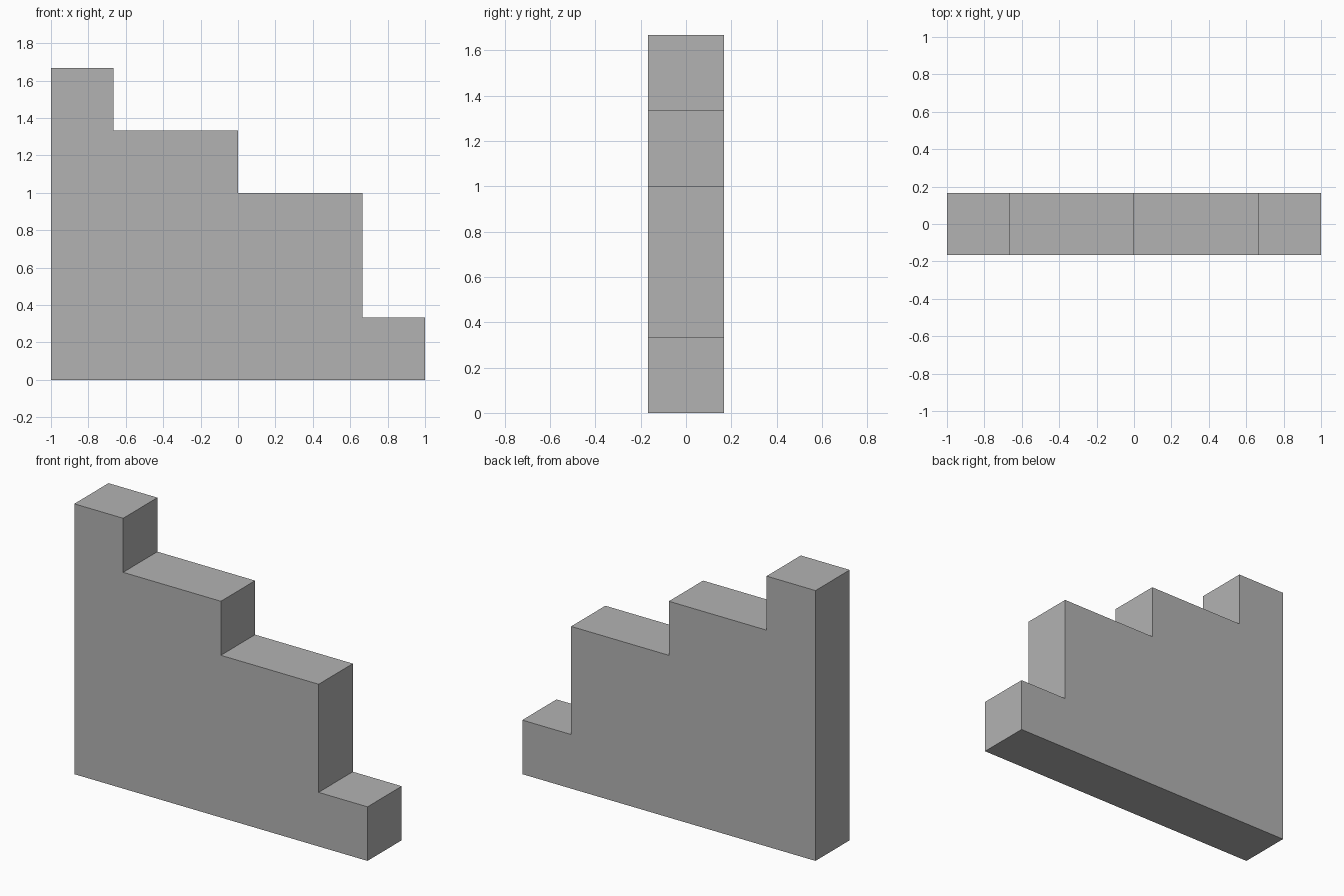
import bpy
import bmesh

cube = bpy.data.objects.get("Cube")
if cube:
    bpy.data.objects.remove(cube, do_unlink=True)

U = 1 / 3  # one grid block

# Plain grey material
grey = bpy.data.materials.new("plain_grey")
grey.use_nodes = True
colour = (0.45, 0.45, 0.45, 1)
grey.diffuse_color = colour
grey.node_tree.nodes["Principled BSDF"].inputs["Base Color"].default_value = colour

# Stepped outline: (width, height) of each step in blocks, from the tall end
steps = [(1, 5), (2, 4), (2, 3), (1, 1)]
outline = [(-3, 0)]
x = -3
for width, height in steps:
    outline += [(x, height), (x + width, height)]
    x += width
outline.append((x, 0))

# Extrude the outline into a wall one block thick
bm = bmesh.new()
profile = bm.faces.new([bm.verts.new((px * U, -U / 2, pz * U)) for px, pz in outline])
extruded = bmesh.ops.extrude_face_region(bm, geom=[profile])
back = [v for v in extruded["geom"] if isinstance(v, bmesh.types.BMVert)]
bmesh.ops.translate(bm, verts=back, vec=(0, U, 0))
bmesh.ops.recalc_face_normals(bm, faces=bm.faces)

mesh = bpy.data.meshes.new("stepped_wall")
bm.to_mesh(mesh)
bm.free()
mesh.materials.append(grey)
wall = bpy.data.objects.new("stepped_wall", mesh)
bpy.context.collection.objects.link(wall)
